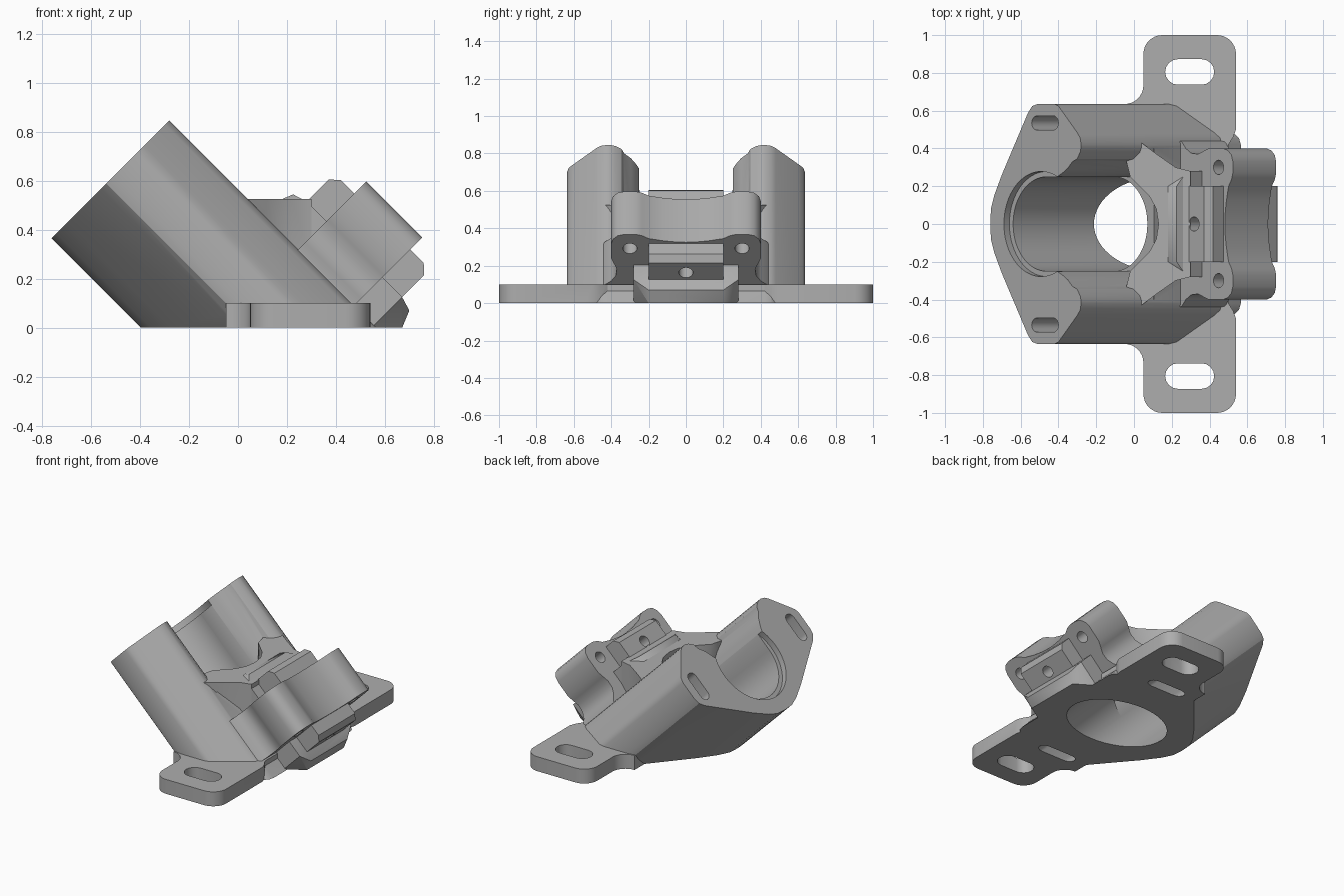
import bpy, bmesh
from math import sin, cos, pi, radians
from mathutils import Matrix, Vector

if bpy.data.objects.get("Cube"):
    bpy.data.objects.remove(bpy.data.objects["Cube"], do_unlink=True)

grey = bpy.data.materials.new("plain grey")
grey.use_nodes = True
COLOUR = (0.42, 0.42, 0.42, 1)
grey.diffuse_color = COLOUR
grey.node_tree.nodes["Principled BSDF"].inputs["Base Color"].default_value = COLOUR

# Tilted frame: local x is the upper side, local z points out of the end face
TILT = Matrix.Rotation(radians(-45), 4, 'Y')
FLAT = Matrix.Identity(4)


def finish(name, bm, frame):
    bmesh.ops.recalc_face_normals(bm, faces=bm.faces)
    bm.transform(frame)
    mesh = bpy.data.meshes.new(name)
    bm.to_mesh(mesh)
    bm.free()
    mesh.materials.append(grey)
    ob = bpy.data.objects.new(name, mesh)
    bpy.context.collection.objects.link(ob)
    return ob


def prism(name, outline, low, high, frame):
    bm = bmesh.new()
    face = bm.faces.new([bm.verts.new((x, y, low)) for x, y in outline])
    top = bmesh.ops.extrude_face_region(bm, geom=[face])
    verts = [g for g in top["geom"] if isinstance(g, bmesh.types.BMVert)]
    bmesh.ops.translate(bm, verts=verts, vec=(0, 0, high - low))
    return finish(name, bm, frame)


def hull(name, points, frame):
    bm = bmesh.new()
    for p in points:
        bm.verts.new(p)
    bmesh.ops.convex_hull(bm, input=bm.verts)
    bmesh.ops.dissolve_limit(bm, angle_limit=0.01, verts=bm.verts, edges=bm.edges)
    return finish(name, bm, frame)


def mirrored(half):
    """Close a half outline (y >= 0) with its reflection."""
    return half + [(x, -y) for x, y in reversed(half) if y > 0]


def arc(cx, cy, r, start, end, n=8):
    return [(cx + r * cos(radians(start + (end - start) * i / n)),
             cy + r * sin(radians(start + (end - start) * i / n))) for i in range(n + 1)]


def stadium(cx, cy, length, width):
    r, d = width / 2, (length - width) / 2
    return arc(cx + d, cy, r, -90, 90) + arc(cx - d, cy, r, 90, 270)


def circle(cx, cy, r, n=48):
    return arc(cx, cy, r, 0, 360 - 360 / n, n - 1)


def combine(target, others, operation):
    for other in others:
        mod = target.modifiers.new("combine", 'BOOLEAN')
        mod.operation, mod.solver, mod.object = operation, 'EXACT', other
        bpy.context.view_layer.update()
        deps = bpy.context.evaluated_depsgraph_get()
        mesh = bpy.data.meshes.new_from_object(target.evaluated_get(deps))
        target.modifiers.clear()
        target.data = mesh


created_helpers = []


def helper(ob):
    ob.hide_render = True
    created_helpers.append(ob)
    return ob


ground = helper(hull("ground_cutter", [(x, y, z) for x in (-3, 3) for y in (-3, 3)
                                       for z in (-3, 0)], FLAT))

# Slanted body, extruded square to its end face
body = prism("slanted_body", mirrored([
    (-0.28, 0), (-0.275, 0.08), (-0.251, 0.15), (-0.194, 0.26), (0.003, 0.59),
    (0.035, 0.625), (0.074, 0.635), (0.2, 0.635), (0.23, 0.625), (0.255, 0.6),
    (0.375, 0.48), (0.393, 0.455), (0.4, 0.42)]), -1.1, 0.796, TILT)

# Open channel between the two uprights
channel = helper(prism("channel_cutter", mirrored([
    (0.1, 0.25), (0.22, 0.25), (0.26, 0.27), (0.3, 0.295), (0.335, 0.33), (0.37, 0.345),
    (0.393, 0.38), (0.405, 0.43), (0.6, 0.43)]), 0.25, 1, TILT))
combine(body, [channel], 'DIFFERENCE')

# Level deck behind the channel, with a rounded mouth
deck = helper(prism("deck", mirrored([
    (0.13, 0), (0.118, 0.08), (0.08, 0.15), (0.03, 0.2), (-0.02, 0.25), (-0.04, 0.33),
    (-0.02, 0.41), (0.04, 0.43), (0.12, 0.37), (0.22, 0.3), (0.3, 0.28)]),
    0.2, 0.525, FLAT))

# Flat mounting ears with rounded corners
ears = helper(prism("mounting_ears", mirrored(
    [(-0.05, 0.6)] + arc(-0.05, 0.735, 0.1, -90, 0) + arc(0.15, 0.9, 0.1, 180, 90)
    + arc(0.44, 0.9, 0.1, 90, 0) + [(0.54, 0.5), (0.525, 0.46), (0.5, 0.42)]),
    0, 0.1, FLAT))
combine(body, [deck, ears], 'UNION')

# Bore, counterbore, screw slots and ear slots
cuts = [ground,
        helper(prism("bore_cutter", circle(0.1, 0, 0.25, 64), -1.5, 1, TILT)),
        helper(prism("counterbore_cutter", circle(0.1, 0, 0.278, 64), 0.755, 1, TILT))]
for side in (-1, 1):
    cuts.append(helper(prism("screw_slot_cutter", stadium(0.13, side * 0.535, 0.2, 0.075),
                             -1.5, 1, TILT)))
    cuts.append(helper(prism("ear_slot_cutter", stadium(0.295, side * 0.805, 0.26, 0.135),
                             -0.2, 0.3, FLAT)))
combine(body, cuts, 'DIFFERENCE')

# Saddle-shaped clamp with two screw bosses and flared foot
clamp = prism("clamp", mirrored([
    (0.37, 0.45), (0.41, 0.435), (0.44, 0.4), (0.48, 0.375), (0.53, 0.37), (0.57, 0.385),
    (0.61, 0.4), (0.72, 0.4), (0.755, 0.39), (0.782, 0.365), (0.792, 0.33), (0.792, 0.27),
    (0.782, 0.235), (0.76, 0.2), (0.743, 0.12), (0.735, 0.06), (0.732, 0)]),
    -0.272, 0.052, TILT)

# Tongue passing through the clamp, and its wide foot
MID = -0.11
tongue = helper(hull("tongue", [(u, y, MID + s * w) for y in (-0.2, 0.2) for s in (-1, 1)
                                for u, w in ((0.5, 0.275), (0.69, 0.275), (0.722, 0.24))],
                     TILT))
foot = helper(hull("foot", [(u, y * t, MID + s * w) for y in (-1, 1) for s in (-1, 1)
                            for u, t, w in ((0.415 + 0.035 * s, 0.2, 0.364),
                                            (0.474, 0.2, 0.364), (0.544, 0.2, 0.335),
                                            (0.562, 0.28, 0.275),
                                            (0.415 + 0.035 * s, 0.28, 0.275))], TILT))
combine(clamp, [tongue, foot], 'UNION')
holes = [helper(prism("hole_cutter", circle(u, y, 0.038, 24), -1, 1, TILT))
         for u, y in ((0.685, -0.3), (0.685, 0.3), (0.615, 0))]
combine(clamp, [ground] + holes, 'DIFFERENCE')

for ob in created_helpers:
    bpy.data.objects.remove(ob, do_unlink=True)

# Smooth the rounded walls, keep the edges sharp
bpy.ops.object.select_all(action='DESELECT')
for ob in (body, clamp):
    ob.select_set(True)
    bpy.context.view_layer.objects.active = ob
bpy.ops.object.shade_smooth_by_angle(angle=radians(32))
